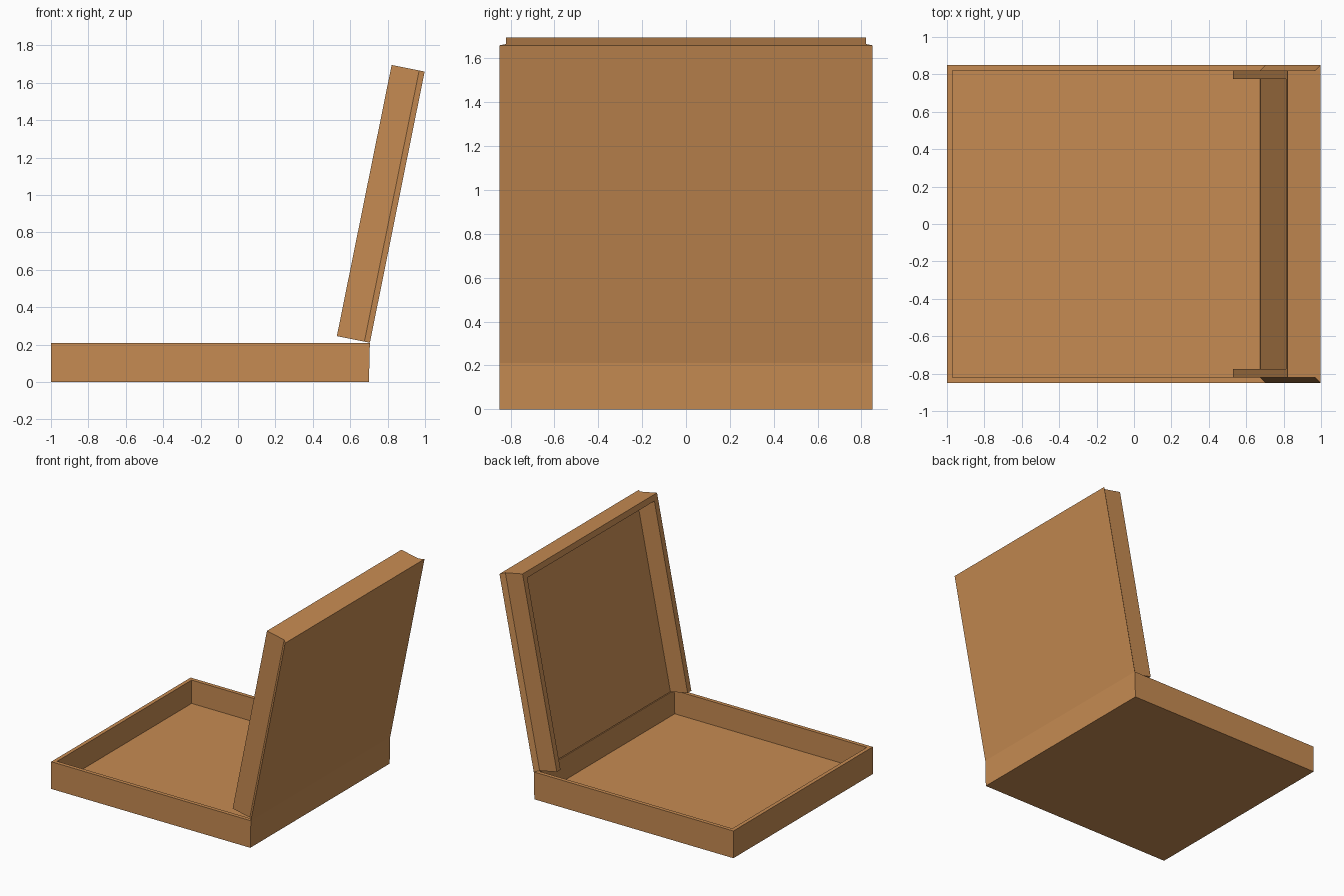
import bpy, bmesh, math
from mathutils import Matrix, Vector

if "Cube" in bpy.data.objects:
    bpy.data.objects.remove(bpy.data.objects["Cube"])

card = bpy.data.materials.new("brown cardboard")
card.diffuse_color = (0.565, 0.258, 0.084, 1)
card.use_nodes = True
card.node_tree.nodes["Principled BSDF"].inputs["Base Color"].default_value = card.diffuse_color

HALF, T = 0.85, 0.03            # half width, board thickness
HX, HZ = 0.705, 0.21            # hinge line
LEN = 1.479                     # lid length
TILT = math.atan2(0.293, 1.45)  # lid lean past vertical


def loft(name, rings, matrix=Matrix()):
    """Closed solid through a list of equal-length point rings."""
    bm = bmesh.new()
    vs = [[bm.verts.new(matrix @ Vector(p)) for p in r] for r in rings]
    n = len(vs[0])
    for a, b in zip(vs, vs[1:]):
        for i in range(n):
            j = (i + 1) % n
            bm.faces.new((a[i], a[j], b[j], b[i]))
    bm.faces.new(vs[0])
    bm.faces.new(vs[-1])
    bmesh.ops.recalc_face_normals(bm, faces=bm.faces)
    me = bpy.data.meshes.new(name)
    bm.to_mesh(me)
    bm.free()
    me.materials.append(card)
    ob = bpy.data.objects.new(name, me)
    bpy.context.collection.objects.link(ob)
    return ob


def rect(x0, x1, h, z):
    return [(x0, -h, z), (x1, -h, z), (x1, h, z), (x0, h, z)]


# Open tray: outer skin up, over the rim, and down to the inner floor
loft("base_tray", [
    rect(-1, 0.70, HALF, 0),
    rect(-1, HX, HALF, HZ),
    rect(-1 + T, HX - T, HALF - T, HZ),
    rect(-1 + T, 0.70 - T, HALF - T, T),
])

# Lid space: x runs up the lid from the hinge, y across, z towards the inside
s, c = math.sin(TILT), math.cos(TILT)
lid = Matrix(((s, 0, -c, HX), (0, 1, 0, 0), (c, 0, s, HZ), (0, 0, 0, 1)))

# Lid panel with mitred side edges
loft("lid_panel", [rect(0, LEN, HALF, 0), rect(0, LEN, HALF - T, T)], lid)

# Folded flaps on three sides of the lid, as one U-shaped wall
o, w = HALF - T, 0.045
u_shape = [(0, -o), (LEN, -o), (LEN, o), (0, o),
           (0, o - w), (LEN - w, o - w), (LEN - w, w - o), (0, w - o)]
loft("lid_flaps", [[(x, y, z) for x, y in u_shape] for z in (T, 0.18)], lid)
